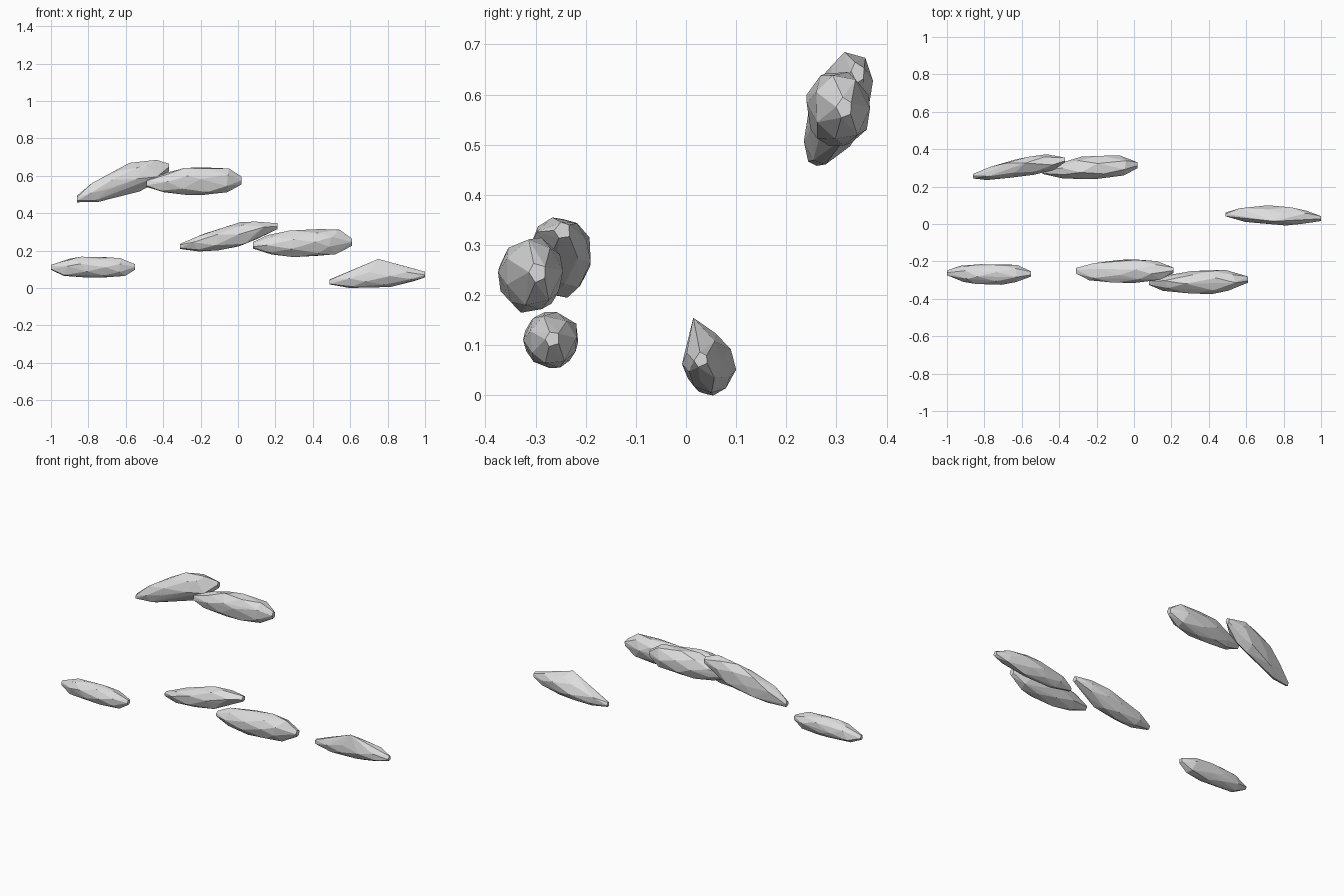
import bpy, bmesh, math, random
from mathutils import Vector

cube = bpy.data.objects.get("Cube")
if cube:
    bpy.data.objects.remove(cube, do_unlink=True)

stone = bpy.data.materials.new("pale_grey_stone")
stone.use_nodes = True
grey = (0.72, 0.72, 0.72, 1)
stone.diffuse_color = grey
stone.node_tree.nodes["Principled BSDF"].inputs["Base Color"].default_value = grey


def rock(name, low, high, left_end, right_end, radii, full, seed, extra=()):
    """Faceted lens-shaped rock between two blunt ends, fitted to its bounds."""
    rng = random.Random(seed)
    low, high = Vector(low), Vector(high)
    a = Vector((low.x, *left_end))
    b = Vector((high.x, *right_end))
    bow = (low + high) / 2 - (a + b) / 2
    rings = [(-1, 0.24), (-0.62, full[0]), (-0.2, 0.97),
             (0.25, 1), (0.64, full[1]), (1, 0.27)]
    pts = []
    for i, (t, size) in enumerate(rings):
        centre = a.lerp(b, (t + 1) / 2) + bow * (1 - t * t)
        count = 5 if abs(t) == 1 else 7
        for k in range(count):
            ang = math.tau * (k + 0.5 * (i % 2) + rng.uniform(-0.15, 0.15)) / count
            r = size * rng.uniform(0.94, 1.04)
            shift = 0 if abs(t) == 1 else rng.uniform(-0.03, 0.03)
            pts.append(centre + Vector((shift, r * radii[0] * math.cos(ang),
                                        r * radii[1] * math.sin(ang))))
    pts += [Vector(p) for p in extra]

    # Fit the outline to the bounds
    for axis in range(3):
        lo = min(p[axis] for p in pts)
        hi = max(p[axis] for p in pts)
        for p in pts:
            p[axis] = low[axis] + (p[axis] - lo) / (hi - lo) * (high[axis] - low[axis])

    bm = bmesh.new()
    for p in pts:
        bm.verts.new(p)
    bmesh.ops.convex_hull(bm, input=bm.verts)
    bmesh.ops.delete(bm, geom=[v for v in bm.verts if not v.link_faces], context='VERTS')
    bmesh.ops.recalc_face_normals(bm, faces=bm.faces)
    mesh = bpy.data.meshes.new(name)
    bm.to_mesh(mesh)
    bm.free()
    mesh.materials.append(stone)
    obj = bpy.data.objects.new(name, mesh)
    bpy.context.collection.objects.link(obj)


# Front row
rock("front_right_rock", (-1, -0.325, 0.055), (-0.55, -0.215, 0.167),
     (-0.265, 0.11), (-0.268, 0.112), (0.055, 0.056), (0.84, 0.84), 1)
rock("front_middle_rock", (-0.31, -0.315, 0.195), (0.21, -0.19, 0.355),
     (-0.25, 0.225), (-0.245, 0.33), (0.062, 0.063), (0.78, 0.78), 2)
rock("front_left_rock", (0.08, -0.375, 0.165), (0.61, -0.245, 0.315),
     (-0.31, 0.23), (-0.295, 0.247), (0.064, 0.075), (0.68, 0.88), 3)

# Wedge-shaped rock with a sharp top ridge
rock("side_rock", (0.49, -0.008, 0), (1, 0.1, 0.155),
     (0.05, 0.05), (0.03, 0.085), (0.052, 0.055), (0.76, 0.7), 4,
     extra=[(0.75, 0.015, 0.16)])

# Upper pair at the back
rock("back_right_rock", (-0.86, 0.235, 0.458), (-0.37, 0.373, 0.685),
     (0.255, 0.472), (0.345, 0.648), (0.055, 0.082), (0.72, 0.84), 5)
rock("back_middle_rock", (-0.49, 0.24, 0.498), (0.02, 0.367, 0.645),
     (0.285, 0.56), (0.318, 0.575), (0.06, 0.073), (0.7, 0.88), 6)
